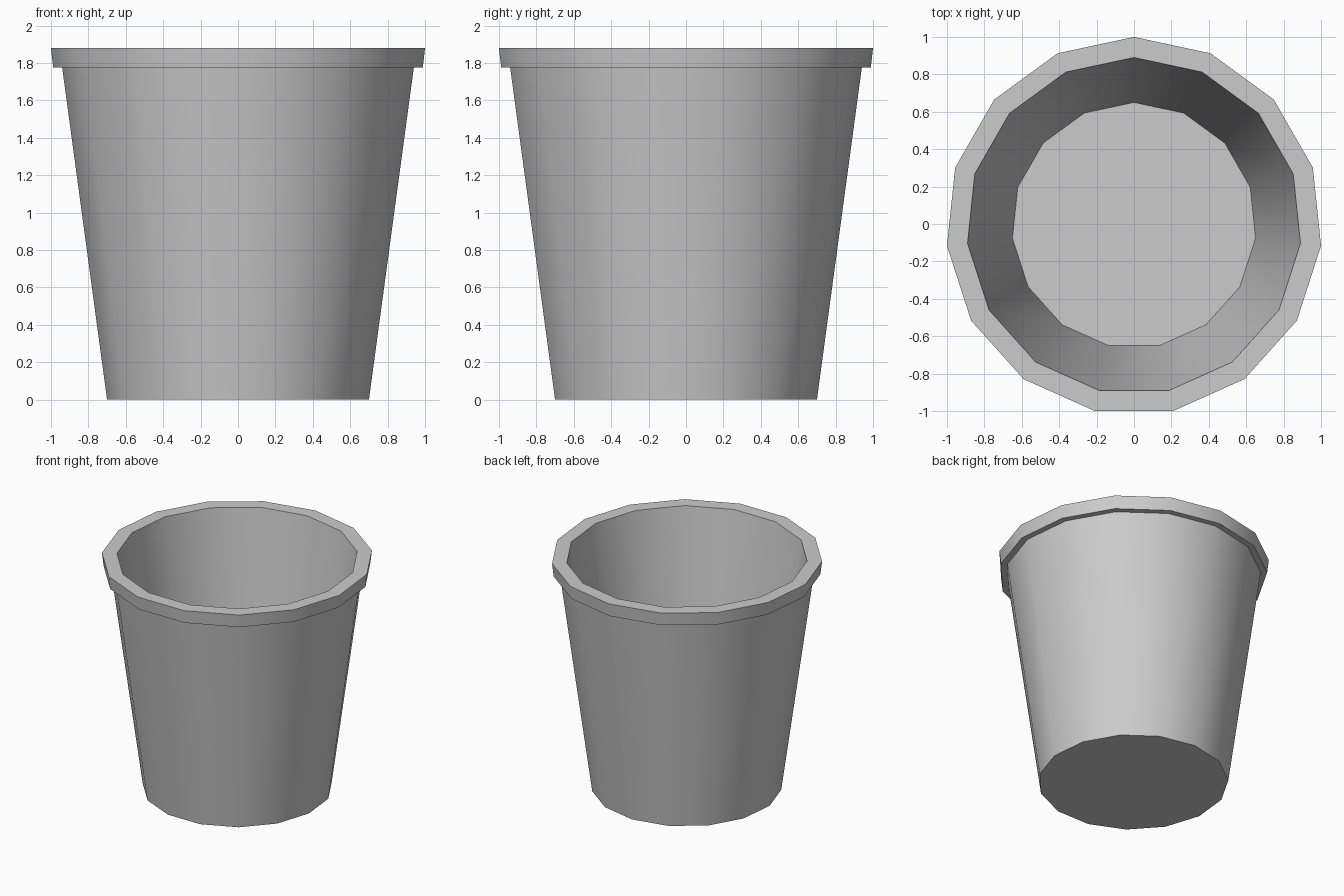
import bpy, bmesh, math

if "Cube" in bpy.data.objects:
    bpy.data.objects.remove(bpy.data.objects["Cube"])

SIDES = 15
HALF = math.radians(180 / SIDES)

# Profile (half width, height): outside base up, over the lip, down the inside
PROFILE = [(0.70, 0.0), (0.94, 1.775), (0.988, 1.775),
           (1.0, 1.88), (0.89, 1.88), (0.65, 0.10)]


def ring(bm, size, z):
    """15-sided ring with a corner at +y, fitted to a centred square of half width size."""
    shift = (1 - math.cos(HALF)) / 2
    sy = (1 + math.cos(HALF)) / 2
    sx = math.cos(HALF / 2)
    verts = []
    for i in range(SIDES):
        a = math.pi / 2 + 2 * HALF * i
        verts.append(bm.verts.new((size * math.cos(a) / sx,
                                   size * (math.sin(a) - shift) / sy, z)))
    return verts


# Bucket shell with lip
bm = bmesh.new()
rings = [ring(bm, s, z) for s, z in PROFILE]
for low, high in zip(rings, rings[1:]):
    for i in range(SIDES):
        j = (i + 1) % SIDES
        bm.faces.new((low[i], low[j], high[j], high[i]))

# Underside and inner floor
bm.faces.new(rings[0][::-1])
bm.faces.new(rings[-1])
bmesh.ops.recalc_face_normals(bm, faces=bm.faces)

mesh = bpy.data.meshes.new("bucket")
bm.to_mesh(mesh)
bm.free()
bucket = bpy.data.objects.new("bucket", mesh)
bpy.context.collection.objects.link(bucket)

# Smooth walls, sharp lip and base
bpy.context.view_layer.objects.active = bucket
bucket.select_set(True)
bpy.ops.object.shade_smooth_by_angle(angle=math.radians(35))
